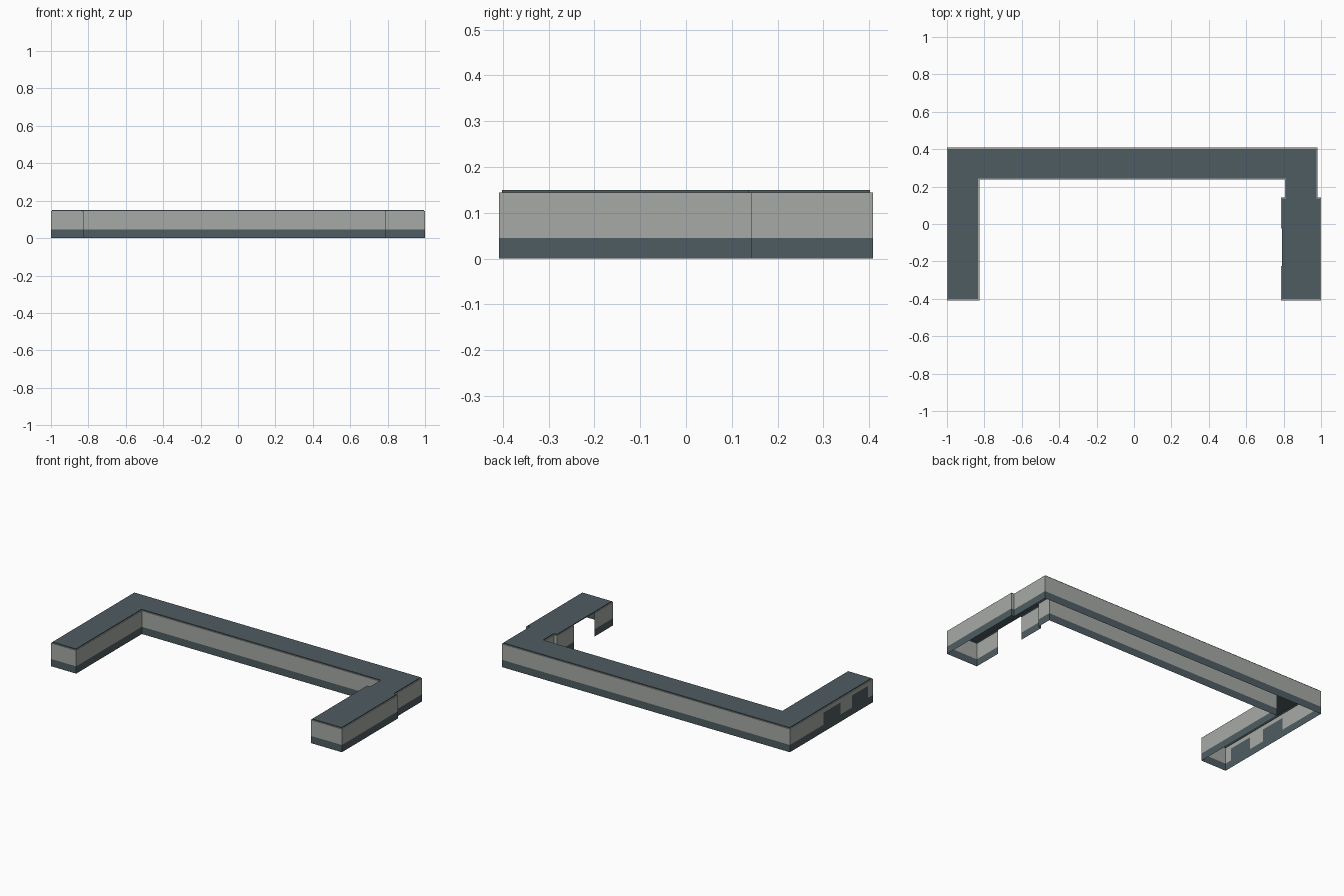
import bpy, bmesh
from mathutils import Vector

if "Cube" in bpy.data.objects:
    bpy.data.objects.remove(bpy.data.objects["Cube"])

BAND_Z, EAVE_Z, ROOF_Z, INSET = 0.045, 0.1445, 0.15, 0.006


def material(name, rgb):
    m = bpy.data.materials.new(name)
    m.diffuse_color = (*rgb, 1)
    m.use_nodes = True
    m.node_tree.nodes["Principled BSDF"].inputs["Base Color"].default_value = m.diffuse_color
    return m


LIGHT = material("light grey", (0.38, 0.40, 0.38))
SLATE = material("slate", (0.078, 0.108, 0.122))

# U-shaped footprint, counter-clockwise from the front left corner
OUTLINE = [Vector(p) for p in (
    (-1, -.408), (-.827, -.408), (-.827, .237), (.807, .237), (.807, .143),
    (.786, .143), (.786, -.025), (.786, -.225), (.786, -.408), (1, -.408),
    (1, .143), (.981, .143), (.981, .408), (-1, .408))]
N = len(OUTLINE)
OPENING, LEFT_WALL = 6, N - 1          # segments treated specially


def inward(i):
    d = (OUTLINE[(i + 1) % N] - OUTLINE[i % N]).normalized()
    return Vector((-d.y, d.x))


def inset(i):
    a, b = inward(i - 1), inward(i)
    return OUTLINE[i] + (a if a.dot(b) > .9 else a + b) * INSET


INNER = [inset(i) for i in range(N)]


def build(name, faces, mat):
    bm = bmesh.new()
    for f in faces:
        bm.faces.new([bm.verts.new(p) for p in f])
    bmesh.ops.remove_doubles(bm, verts=bm.verts, dist=1e-5)
    me = bpy.data.meshes.new(name)
    bm.to_mesh(me)
    bm.free()
    me.materials.append(mat)
    ob = bpy.data.objects.new(name, me)
    bpy.context.collection.objects.link(ob)


def upright(a, b, z0, z1):
    return [(a.x, a.y, z0), (b.x, b.y, z0), (b.x, b.y, z1), (a.x, a.y, z1)]


band, walls, ledge, roof, windows = [], [], [], [], []
for i in range(N):
    j = (i + 1) % N
    a, b, c, d = OUTLINE[i], OUTLINE[j], INNER[j], INNER[i]
    roof.append(upright(d, c, EAVE_Z, ROOF_Z))
    if i == OPENING:
        continue
    band.append(upright(a, b, 0, BAND_Z))
    ledge.append([(p.x, p.y, EAVE_Z) for p in (a, b, c, d)])
    if i != LEFT_WALL:
        walls.append(upright(a, b, BAND_Z, EAVE_Z))

# Left outer wall with two dark window panels
TOP = 0.12
ys = [.408, .08, -.088, -.20, -.36, -.408]
for k in range(5):
    a, b = Vector((-1, ys[k])), Vector((-1, ys[k + 1]))
    (windows if k % 2 else walls).append(upright(a, b, BAND_Z, TOP))
    walls.append(upright(a, b, TOP, EAVE_Z))

# Flat roof cap
roof.append([(p.x, p.y, ROOF_Z) for p in INNER])

build("base_band", band, SLATE)
build("walls", walls, LIGHT)
build("eave_ledge", ledge, LIGHT)
build("window_panels", windows, SLATE)
build("roof", roof, SLATE)
